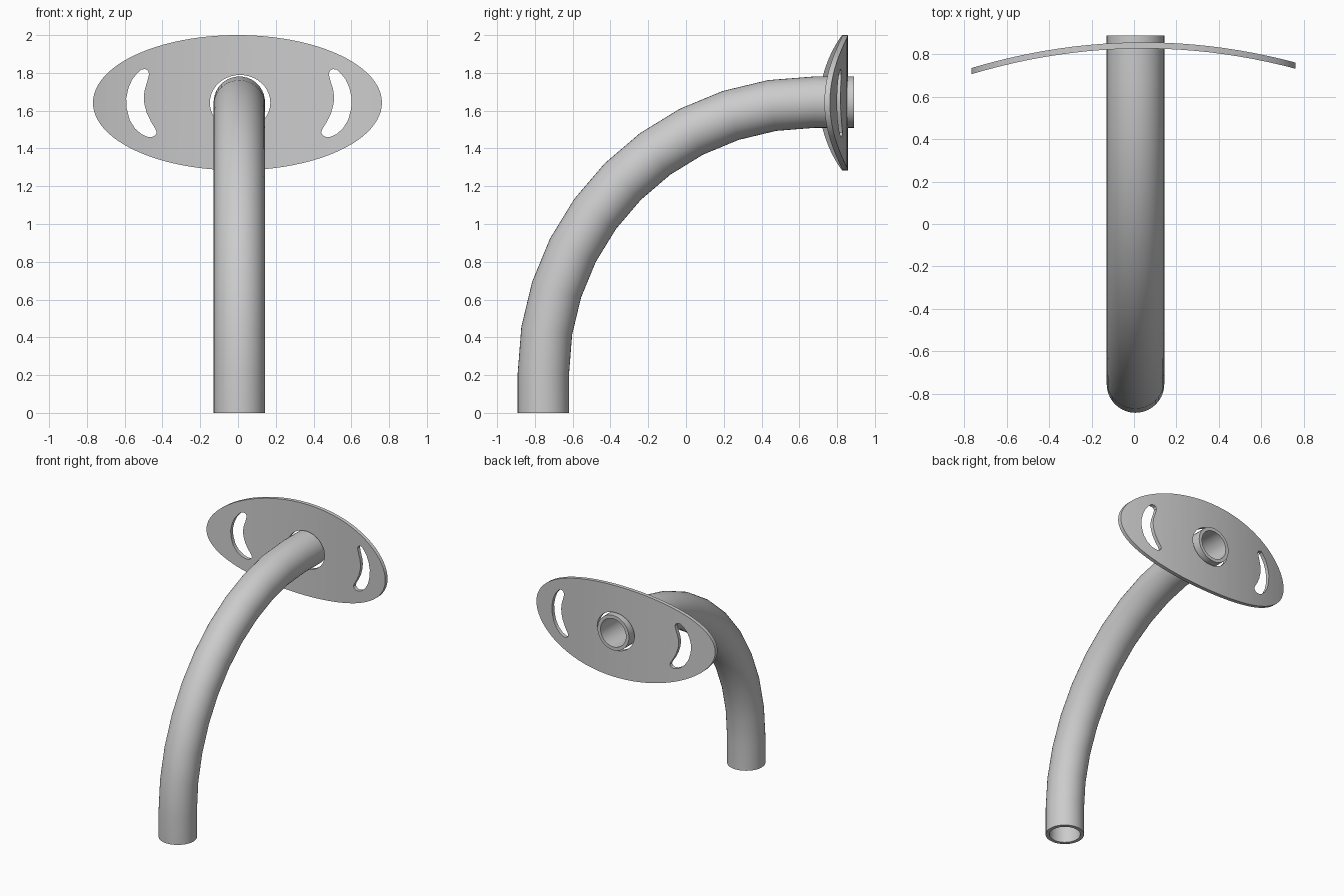
import bpy, bmesh
from math import sin, cos, pi, radians

if "Cube" in bpy.data.objects:
    bpy.data.objects.remove(bpy.data.objects["Cube"])


def make_object(name, bm):
    bmesh.ops.recalc_face_normals(bm, faces=bm.faces)
    mesh = bpy.data.meshes.new(name)
    bm.to_mesh(mesh)
    bm.free()
    ob = bpy.data.objects.new(name, mesh)
    bpy.context.collection.objects.link(ob)
    return ob


def activate(ob):
    bpy.ops.object.select_all(action='DESELECT')
    ob.select_set(True)
    bpy.context.view_layer.objects.active = ob


def prism(bm, outline, y0=0.4, y1=1.2):
    """Closed prism along y from an (x, z) outline."""
    front = [bm.verts.new((x, y0, z)) for x, z in outline]
    back = [bm.verts.new((x, y1, z)) for x, z in outline]
    bm.faces.new(front)
    bm.faces.new(back[::-1])
    n = len(outline)
    for i in range(n):
        j = (i + 1) % n
        bm.faces.new((front[i], back[i], back[j], front[j]))


def ellipse(cx, cz, rx, rz, n):
    return [(cx + rx * cos(2 * pi * i / n), cz + rz * sin(2 * pi * i / n)) for i in range(n)]


def cut(ob, cutter, operation):
    cutter.hide_render = True
    mod = ob.modifiers.new("cut", 'BOOLEAN')
    mod.object = cutter
    mod.operation = operation
    mod.solver = 'EXACT'
    activate(ob)
    bpy.ops.object.modifier_apply(modifier=mod.name)
    bpy.data.objects.remove(cutter)


# Bent hollow tube: straight foot, ten-step quarter bend, straight end
CX, R, BY, BZ, SIDES = 0.007, 1.435, 0.68, 0.21, 40
path = [(-0.755, 0.0, 0.0)]
path += [(BY - R * cos(radians(9 * i)), BZ + R * sin(radians(9 * i)), radians(9 * i)) for i in range(11)]
path.append((0.89, BZ + R, pi / 2))

bm = bmesh.new()


def ring(y, z, a, r):
    # a = 0 is a horizontal ring, a = 90 degrees faces along y
    out = []
    for i in range(SIDES):
        t = 2 * pi * i / SIDES
        d = r * sin(t)
        out.append(bm.verts.new((CX + r * cos(t), y - d * cos(a), z + d * sin(a))))
    return out


rings = [ring(*p, 0.136) for p in path] + [ring(*p, 0.11) for p in reversed(path)]
for k, a in enumerate(rings):
    b = rings[(k + 1) % len(rings)]
    for i in range(SIDES):
        j = (i + 1) % SIDES
        bm.faces.new((a[i], a[j], b[j], b[i]))
tube = make_object("bent_tube", bm)

# Curved plate blank, bowed around z
bm = bmesh.new()
columns = []
STEPS = 24
for i in range(STEPS + 1):
    x = -0.85 + 1.7 * i / STEPS
    y = 0.828 + 0.016 * x - 0.108 * (x / 0.765) ** 2
    columns.append([bm.verts.new((x, yy, z)) for yy, z in
                    ((y, 1.2), (y + 0.029, 1.2), (y + 0.029, 2.1), (y, 2.1))])
for a, b in zip(columns, columns[1:]):
    for i in range(4):
        j = (i + 1) % 4
        bm.faces.new((a[i], a[j], b[j], b[i]))
bm.faces.new(columns[0])
bm.faces.new(columns[-1][::-1])
plate = make_object("oval_plate", bm)

# Trim the blank to an oval
bm = bmesh.new()
prism(bm, ellipse(-0.003, 1.642, 0.765, 0.358, 96))
cut(plate, make_object("oval_cutter", bm), 'INTERSECT')

# Tube hole and two mirrored crescent slots
slot = [(0.475, 1.795), (0.483, 1.813), (0.497, 1.82), (0.517, 1.818), (0.54, 1.797),
        (0.565, 1.765), (0.585, 1.72), (0.597, 1.665), (0.594, 1.61), (0.578, 1.55),
        (0.55, 1.505), (0.515, 1.475), (0.485, 1.462), (0.462, 1.46), (0.443, 1.47),
        (0.435, 1.485), (0.443, 1.505), (0.465, 1.54), (0.487, 1.585), (0.501, 1.635),
        (0.504, 1.675), (0.498, 1.715), (0.485, 1.755)]
bm = bmesh.new()
prism(bm, ellipse(0.011, 1.642, 0.16, 0.147, 40))
for s in (-1, 1):
    prism(bm, [(0.005 + s * x, z) for x, z in slot])
cut(plate, make_object("hole_cutter", bm), 'DIFFERENCE')

for ob in (tube, plate):
    activate(ob)
    bpy.ops.object.shade_smooth_by_angle(angle=radians(30))
